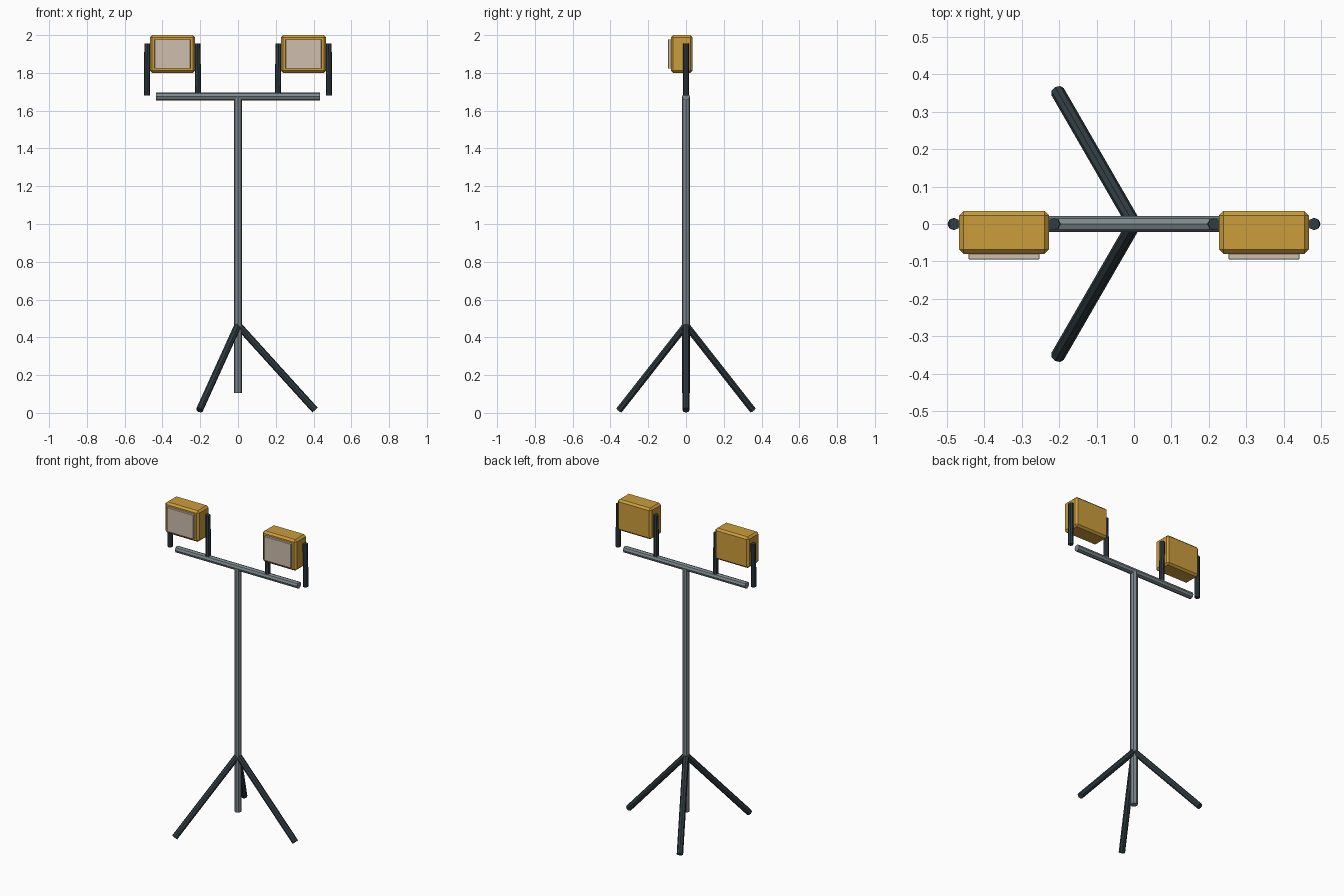
import bpy
import math
from mathutils import Vector

cube = bpy.data.objects.get("Cube")
if cube:
    bpy.data.objects.remove(cube, do_unlink=True)


def material(name, rgb):
    m = bpy.data.materials.new(name)
    m.use_nodes = True
    m.diffuse_color = (*rgb, 1)
    m.node_tree.nodes["Principled BSDF"].inputs["Base Color"].default_value = (*rgb, 1)
    return m


steel = material("grey steel", (0.2, 0.25, 0.27))
dark = material("dark metal", (0.03, 0.047, 0.055))
yellow = material("yellow paint", (0.6, 0.34, 0.045))
glass = material("warm glass", (0.62, 0.51, 0.42))


def tube(name, start, end, radius, mat, sides=8):
    """Straight faceted tube between two points."""
    a, b = Vector(start), Vector(end)
    bpy.ops.mesh.primitive_cylinder_add(vertices=sides, radius=radius, depth=(b - a).length,
                                        location=(a + b) / 2)
    o = bpy.context.object
    o.name = name
    o.rotation_euler = (b - a).to_track_quat("Z", "Y").to_euler()
    o.data.materials.append(mat)
    return o


def box(name, centre, size, mat, bevel):
    """Box with a narrow chamfer."""
    bpy.ops.mesh.primitive_cube_add(size=1, location=centre)
    o = bpy.context.object
    o.name = name
    o.scale = size
    bpy.ops.object.transform_apply(location=False, rotation=False, scale=True)
    o.data.materials.append(mat)
    mod = o.modifiers.new("chamfer", "BEVEL")
    mod.width = bevel
    mod.segments = 1
    return o


# Mast and crossbar
tube("mast", (0, 0, 0.105), (0, 0, 1.675), 0.022, steel)
tube("crossbar", (-0.435, 0, 1.675), (0.435, 0, 1.675), 0.021, steel)

# Tripod legs
for i in range(3):
    a = math.tau * i / 3
    tube(f"tripod_leg_{i + 1}", (0, 0, 0.465),
         (0.408 * math.cos(a), 0.408 * math.sin(a), 0.015), 0.019, dark)

# Two floodlights, each held between a pair of upright arms
for side, s in (("left", 1), ("right", -1)):
    x = 0.347 * s
    box(f"{side}_lamp_housing", (x, -0.0225, 1.9), (0.24, 0.115, 0.2), yellow, 0.012)
    box(f"{side}_lamp_glass", (x, -0.084, 1.9), (0.19, 0.022, 0.156), glass, 0.002)
    for part, d in (("outer", 1), ("inner", -1)):
        tube(f"{side}_{part}_arm", (x + d * 0.135 * s, 0, 1.68),
             (x + d * 0.133 * s, 0, 1.955), 0.016, dark)
